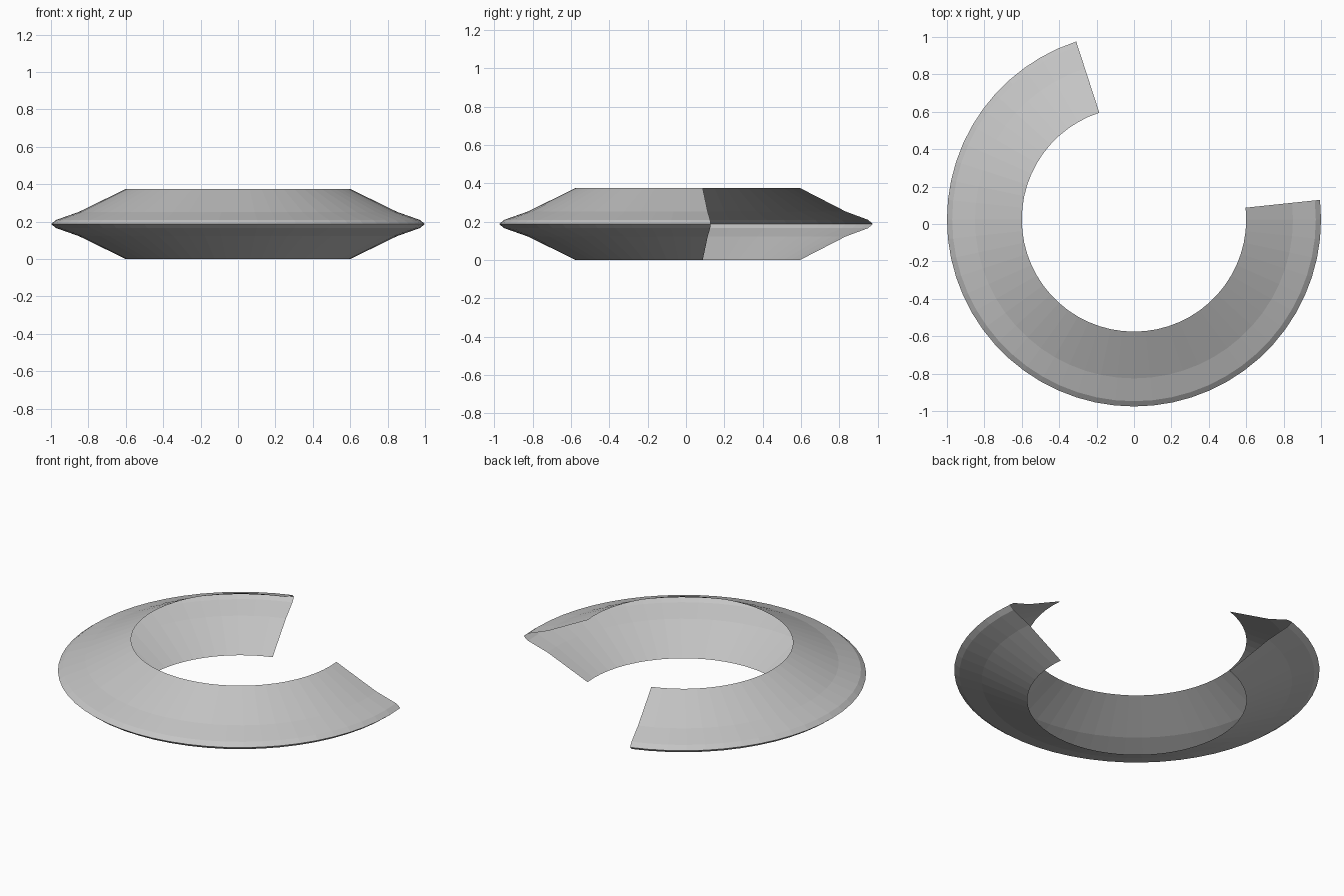
import bpy
import bmesh
from math import radians
from mathutils import Vector, Matrix

# Remove the default object
cube = bpy.data.objects.get("Cube")
if cube:
    bpy.data.objects.remove(cube, do_unlink=True)

# Plain grey material
grey = bpy.data.materials.new("light grey")
grey.use_nodes = True
colour = (0.55, 0.55, 0.55, 1)
grey.diffuse_color = colour
grey.node_tree.nodes["Principled BSDF"].inputs["Base Color"].default_value = colour

# Upper half of the cross-section (radius, height above the rim), mirrored below
MID = 0.1875
upper = [(0.6, 0.1875), (0.85, 0.065), (0.972, 0.022), (1.0, 0.0)]
profile = upper + [(r, -h) for r, h in reversed(upper[:-1])]

# Partial ring: an open, thin shell swept around z, leaving a gap at the back left
START, SWEEP, STEPS = radians(108), radians(258), 43
bm = bmesh.new()
turn = Matrix.Rotation(START, 3, 'Z')
verts = [bm.verts.new(turn @ Vector((r, 0, MID + h))) for r, h in profile]
edges = [bm.edges.new(pair) for pair in zip(verts, verts[1:])]
bmesh.ops.spin(bm, geom=verts + edges, cent=(0, 0, 0), axis=(0, 0, 1),
               angle=SWEEP, steps=STEPS)

# Make every face point away from the middle of the cross-section
bm.normal_update()
for face in bm.faces:
    c = face.calc_center_median()
    core = Vector((c.x, c.y, 0)).normalized() * 0.6 + Vector((0, 0, MID))
    if face.normal.dot(c - core) < 0:
        face.normal_flip()

# Centre the ring on its bounds
bmesh.ops.translate(bm, verts=bm.verts, vec=(0, 0.0245, 0))

mesh = bpy.data.meshes.new("open_ring_shell")
bm.to_mesh(mesh)
bm.free()
mesh.materials.append(grey)
ring = bpy.data.objects.new("open_ring_shell", mesh)
bpy.context.collection.objects.link(ring)
